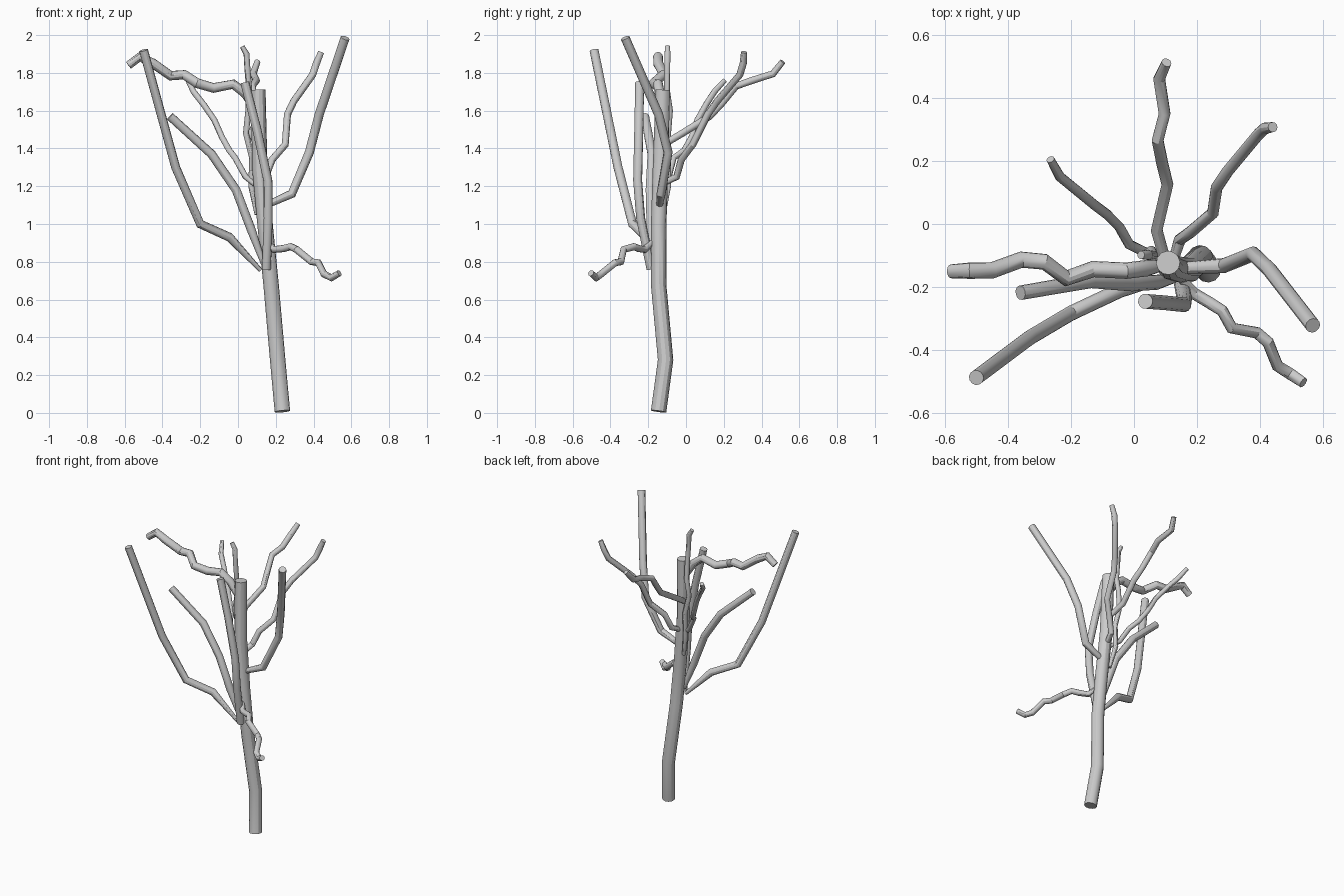
import bpy


def limb(name, pts, r_start, r_mid, r_end):
    """Round tube along a path: thin root, main thickness, tip."""
    cu = bpy.data.curves.new(name, 'CURVE')
    cu.dimensions = '3D'
    cu.twist_mode = 'MINIMUM'
    cu.bevel_depth = 1.0
    cu.bevel_resolution = 4
    cu.use_fill_caps = True
    sp = cu.splines.new('POLY')
    sp.points.add(len(pts) - 1)
    for i, (p, co) in enumerate(zip(sp.points, pts)):
        p.co = (*co, 1)
        p.radius = r_start if i == 0 else r_end if i == len(pts) - 1 else r_mid
    ob = bpy.data.objects.new(name, cu)
    bpy.context.collection.objects.link(ob)
    bpy.ops.object.select_all(action='DESELECT')
    ob.select_set(True)
    bpy.context.view_layer.objects.active = ob
    bpy.ops.object.convert(target='MESH')
    bpy.ops.object.shade_smooth_by_angle()


# Trunk
limb("trunk", [(.235, -.145, .008), (.21, -.108, .28), (.175, -.145, .68),
               (.145, -.145, .98), (.115, -.135, 1.3), (.108, -.123, 1.71)],
     .041, .041, .038)

# Thick boughs
limb("left_front_bough", [(.12, -.17, .755), (-.045, -.21, .93), (-.2, -.283, 1.0),
                          (-.33, -.36, 1.3), (-.5, -.487, 1.92)], .011, .024, .024)
limb("left_bough", [(.135, -.17, .79), (.07, -.185, .97), (-.01, -.19, 1.18),
                    (-.14, -.18, 1.37), (-.36, -.218, 1.57)], .014, .024, .023)
limb("front_bough", [(.15, -.185, .76), (.16, -.24, 1.03), (.158, -.256, 1.23),
                     (.1, -.25, 1.5), (.036, -.245, 1.75)], .024, .024, .024)
limb("right_bough", [(.15, -.14, 1.1), (.285, -.132, 1.16), (.378, -.095, 1.38),
                     (.43, -.145, 1.58), (.567, -.322, 1.985)], .018, .024, .024)
limb("upper_left_bough", [(.1, -.13, 1.58), (.04, -.14, 1.69), (-.025, -.148, 1.74),
                          (-.13, -.143, 1.72), (-.215, -.172, 1.745),
                          (-.284, -.12, 1.79), (-.357, -.113, 1.785),
                          (-.45, -.147, 1.85), (-.52, -.148, 1.885),
                          (-.58, -.15, 1.84)], .015, .026, .022)

# Thin branches
limb("back_left_branch", [(.1, -.12, 1.2), (.04, -.092, 1.25), (-.015, -.065, 1.35),
                          (-.046, -.01, 1.39), (-.085, .03, 1.46), (-.125, .06, 1.55),
                          (-.18, .105, 1.63), (-.235, .15, 1.7), (-.265, .205, 1.76)],
     .012, .016, .013)
limb("back_branch", [(.1, -.12, 1.42), (.072, -.02, 1.48), (.106, .125, 1.57),
                     (.09, .19, 1.64), (.075, .265, 1.73), (.097, .35, 1.76),
                     (.08, .46, 1.795), (.103, .512, 1.86)], .018, .019, .016)
limb("back_right_branch", [(.12, -.13, 1.21), (.145, -.05, 1.25), (.18, -.025, 1.34),
                           (.25, .035, 1.42), (.262, .115, 1.58), (.295, .165, 1.65),
                           (.395, .285, 1.79), (.415, .303, 1.85), (.44, .307, 1.91)],
     .015, .019, .016)
limb("low_front_right_branch", [(.14, -.16, .92), (.19, -.22, .865), (.24, -.25, .87),
                                (.28, -.275, .88), (.31, -.33, .865), (.39, -.345, .8),
                                (.425, -.375, .795), (.455, -.45, .735),
                                (.495, -.475, .715), (.537, -.503, .74)],
     .012, .019, .017)
limb("top_branch", [(.1, -.12, 1.05), (.07, -.095, 1.2), (.075, -.095, 1.35),
                    (.042, -.095, 1.48), (.055, -.085, 1.6), (.06, -.1, 1.7),
                    (.05, -.1, 1.82), (.045, -.098, 1.9), (.022, -.098, 1.94)],
     .012, .016, .013)
